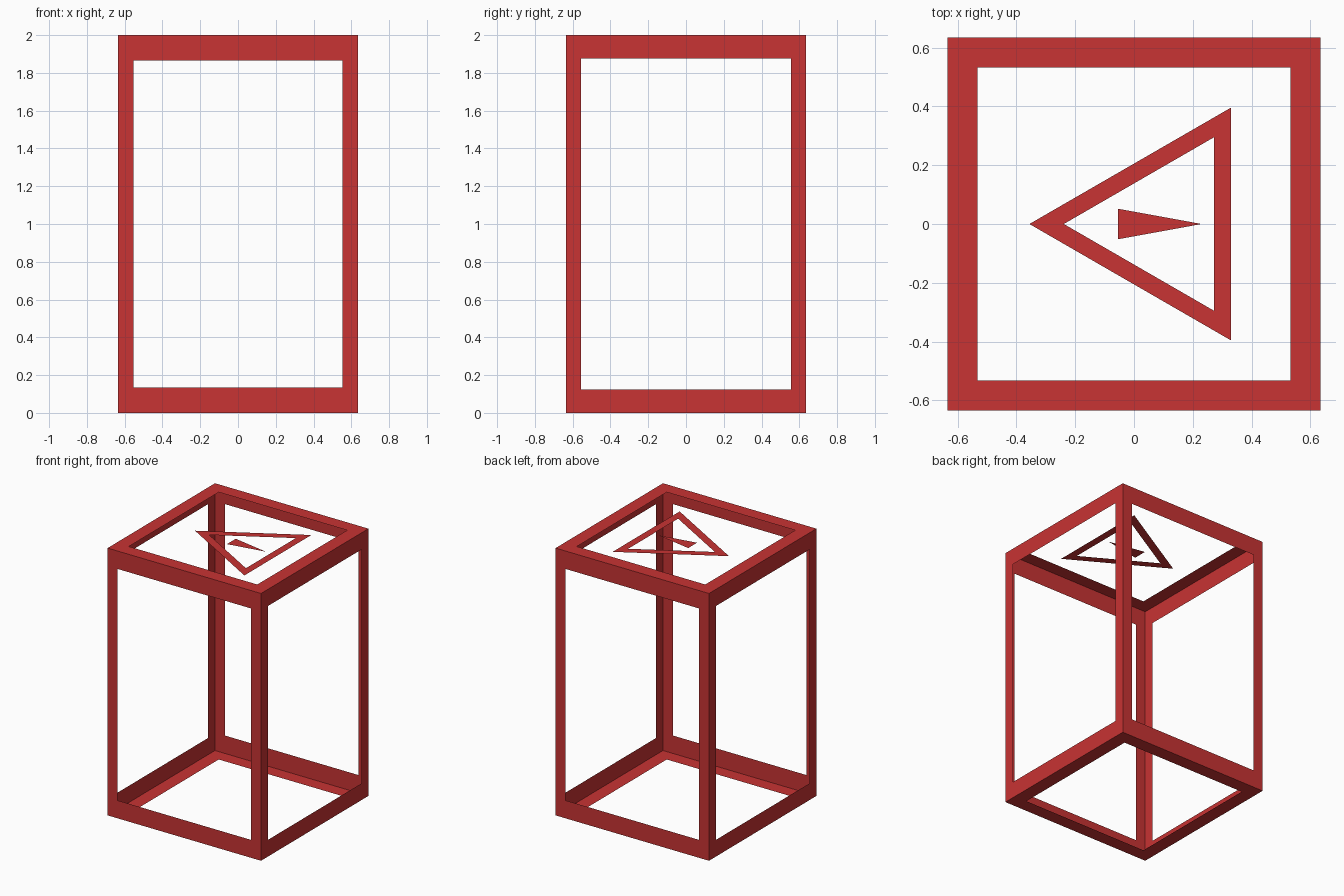
import bpy
from math import pi
from mathutils import Matrix

cube = bpy.data.objects.get("Cube")
if cube:
    bpy.data.objects.remove(cube, do_unlink=True)

HALF = 0.635      # half width of the case
HEIGHT = 2.0
MID = HEIGHT / 2

red = bpy.data.materials.new("red")
red.use_nodes = True
colour = (0.58, 0.033, 0.033, 1)
red.diffuse_color = colour
red.node_tree.nodes["Principled BSDF"].inputs["Base Color"].default_value = colour


def sheet(name, outer, inner, matrix):
    """Flat sheet from an outline, with an optional hole of the same corner count."""
    n = len(outer)
    if inner:
        faces = [(i, (i + 1) % n, n + (i + 1) % n, n + i) for i in range(n)]
    else:
        faces = [tuple(range(n))]
    mesh = bpy.data.meshes.new(name)
    mesh.from_pydata([(x, y, 0) for x, y in outer + inner], [], faces)
    mesh.transform(matrix)
    mesh.materials.append(red)
    obj = bpy.data.objects.new(name, mesh)
    bpy.context.collection.objects.link(obj)


def rect(w, h):
    return [(-w, -h), (w, -h), (w, h), (-w, h)]


# Four upright frames; front and back have slightly deeper rails
upright = Matrix.Rotation(pi / 2, 4, 'X')
lift = Matrix.Translation((0, 0, MID))
push = Matrix.Translation((0, -HALF, 0))
for i, side in enumerate(("front", "left", "back", "right")):
    post, rail = ((0.082, 0.134), (0.08, 0.125))[i % 2]
    turn = Matrix.Rotation(i * pi / 2, 4, 'Z')
    sheet(side + "_frame", rect(HALF, MID), rect(HALF - post, MID - rail),
          lift @ turn @ push @ upright)

# Top and bottom frames
square, hole = rect(HALF, HALF), rect(0.532, 0.532)
sheet("top_frame", square, hole, Matrix.Translation((0, 0, HEIGHT)))
sheet("bottom_frame", square, hole, Matrix.Rotation(pi, 4, 'X'))

# Triangular outline and pointer floating just below the top
sign = Matrix.Translation((0, 0, 1.962))
sheet("triangle_outline",
      [(-0.356, 0), (0.33, -0.396), (0.33, 0.396)],
      [(-0.239, 0), (0.272, -0.295), (0.272, 0.295)], sign)
sheet("pointer", [(-0.055, -0.052), (0.23, 0), (-0.055, 0.052)], [], sign)
